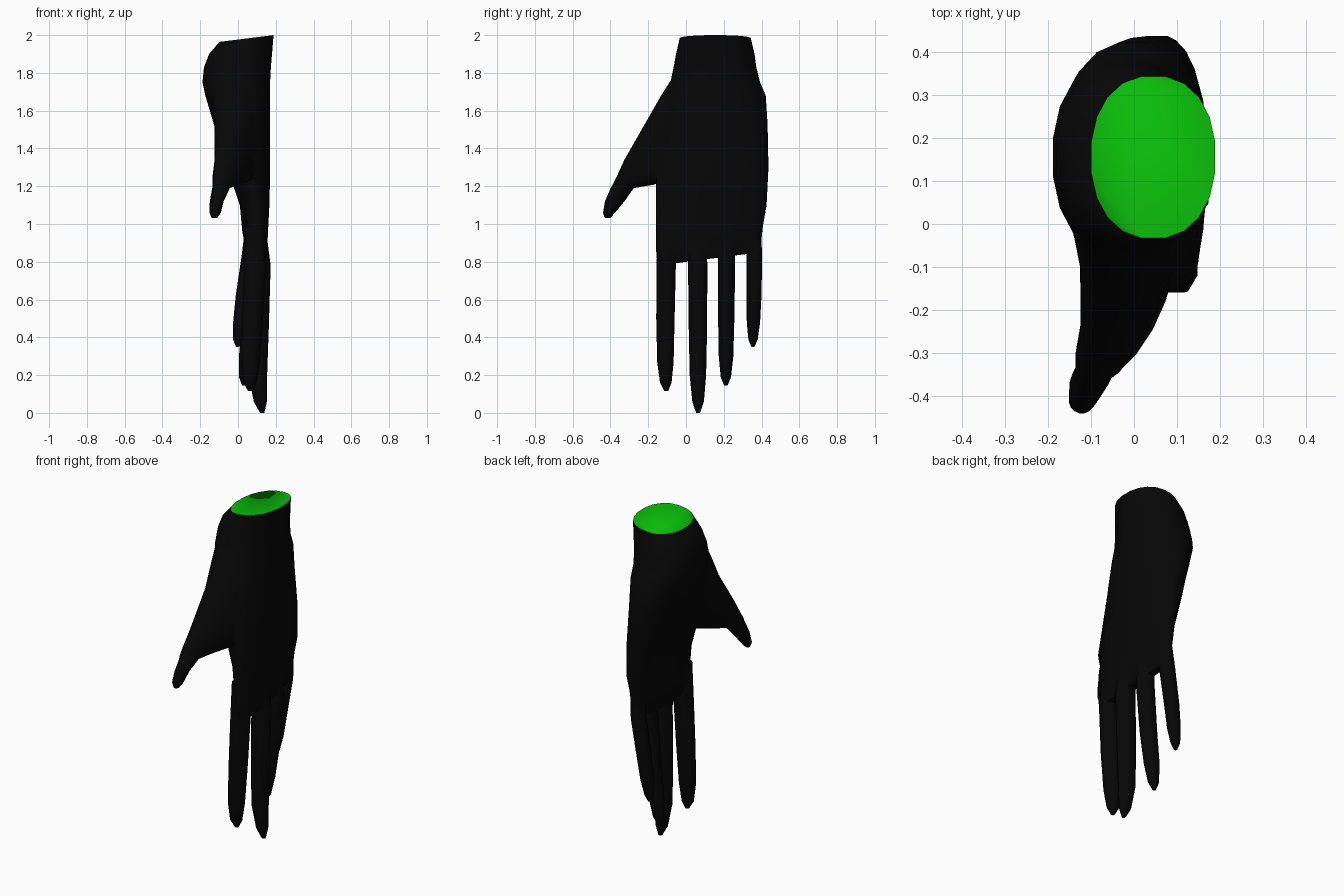
import bpy, bmesh, math

if "Cube" in bpy.data.objects:
    bpy.data.objects.remove(bpy.data.objects["Cube"])


def material(name, color):
    m = bpy.data.materials.new(name)
    m.diffuse_color = color
    m.use_nodes = True
    m.node_tree.nodes["Principled BSDF"].inputs["Base Color"].default_value = m.diffuse_color
    return m


BLACK = material("black_fabric", (0.002, 0.002, 0.002, 1))
GREEN = material("green_cut", (0.003, 0.5, 0.003, 1))


def loft(name, sections, sides=14, power=1.0, shear=0.0, tilt=None, green_top=False):
    """Sections from top to bottom: (z, x_min, x_max, y_min, y_max, skew)."""
    bm = bmesh.new()
    rings = []
    for i, (z, x0, x1, y0, y1, skew) in enumerate(sections):
        ring = []
        for k in range(sides):
            a = 2 * math.pi * (k + 0.5) / sides
            c, s = math.cos(a), math.sin(a)
            dx = math.copysign(abs(c) ** power, c) * (x1 - x0) / 2
            dy = math.copysign(abs(s) ** power, s) * (y1 - y0) / 2
            x, y = (x0 + x1) / 2 + dx + skew * dy, (y0 + y1) / 2 + dy
            zz = z + (shear * dy if i >= len(sections) - 3 else 0)
            if tilt and i == 0:
                zz += tilt * dx
            ring.append(bm.verts.new((x, y, zz)))
        rings.append(ring)
    for a, b in zip(rings, rings[1:]):
        for k in range(sides):
            n = (k + 1) % sides
            bm.faces.new((a[k], a[n], b[n], b[k]))
    top = bm.faces.new(rings[0])
    bm.faces.new(rings[-1])
    bmesh.ops.recalc_face_normals(bm, faces=bm.faces)
    if green_top:
        top.material_index = 1
    me = bpy.data.meshes.new(name)
    bm.to_mesh(me)
    bm.free()
    me.materials.append(BLACK)
    me.materials.append(GREEN)
    ob = bpy.data.objects.new(name, me)
    bpy.context.collection.objects.link(ob)
    return ob


# wrist and palm
hand = loft("hand", [
    (1.982, -0.10, 0.19, -0.035, 0.345, 0),
    (1.90, -0.155, 0.182, -0.055, 0.365, 0),
    (1.83, -0.182, 0.176, -0.068, 0.375, 0),
    (1.75, -0.19, 0.172, -0.085, 0.395, 0),
    (1.68, -0.175, 0.172, -0.11, 0.425, 0),
    (1.53, -0.13, 0.172, -0.14, 0.435, 0),
    (1.30, -0.06, 0.172, -0.16, 0.44, 0),
    (1.10, 0.01, 0.166, -0.162, 0.43, -0.02),
    (0.95, 0.025, 0.156, -0.162, 0.41, -0.05),
    (0.86, 0.045, 0.152, -0.16, 0.40, -0.06),
    (0.815, 0.075, 0.13, -0.14, 0.38, -0.06),
], sides=20, power=0.9, shear=0.13, tilt=0.125, green_top=True)

# thumb with its web
parts = [loft("thumb", [
    (1.79, -0.15, 0.12, -0.065, 0.22, 0.1),
    (1.68, -0.145, 0.13, -0.135, 0.21, 0.12),
    (1.55, -0.12, 0.13, -0.21, 0.20, 0.2),
    (1.34, -0.10, 0.09, -0.33, 0.08, 0.35),
    (1.24, -0.11, 0.06, -0.375, -0.05, 0.45),
    (1.208, -0.12, -0.01, -0.39, -0.17, 0.4),
    (1.19, -0.135, -0.045, -0.40, -0.275, 0.2),
    (1.12, -0.15, -0.075, -0.43, -0.325, 0),
    (1.06, -0.152, -0.09, -0.44, -0.375, 0),
    (1.032, -0.14, -0.11, -0.43, -0.40, 0),
], sides=16)]


# fingers: path points (z, x, y), half width in y, half thickness in x
def finger(name, path, wy, wx):
    scale = [0.85, 1.0, 0.95, 0.85, 0.6, 0.2]
    return loft(name, [(z, x - wx * s, x + wx * s, y - wy * s, y + wy * s, 0)
                       for (z, x, y), s in zip(path, scale)], sides=12)


parts += [
    finger("index_finger", [(1.0, .09, -.105), (.78, .09, -.105), (.5, .078, -.109),
                            (.27, .066, -.109), (.16, .063, -.107), (.115, .065, -.105)], .053, .06),
    finger("middle_finger", [(1.0, .095, .062), (.78, .115, .062), (.45, .108, .063),
                             (.2, .105, .063), (.06, .118, .064), (0, .128, .064)], .053, .06),
    finger("ring_finger", [(1.0, .085, .215), (.8, .1, .215), (.5, .075, .213),
                           (.3, .05, .212), (.19, .037, .211), (.145, .032, .211)], .047, .055),
    finger("little_finger", [(1.03, .08, .355), (.84, .065, .362), (.62, .03, .36),
                             (.48, .012, .357), (.39, .0, .355), (.35, -.002, .354)], .043, .046),
]

# fuse everything into one skin
for p in parts:
    mod = hand.modifiers.new(p.name, 'BOOLEAN')
    mod.operation = 'UNION'
    mod.solver = 'EXACT'
    mod.object = p
bpy.context.view_layer.objects.active = hand
hand.select_set(True)
for mod in list(hand.modifiers):
    bpy.ops.object.modifier_apply(modifier=mod.name)
for p in parts:
    bpy.data.objects.remove(p)
bpy.ops.object.shade_smooth_by_angle(angle=math.radians(60))
